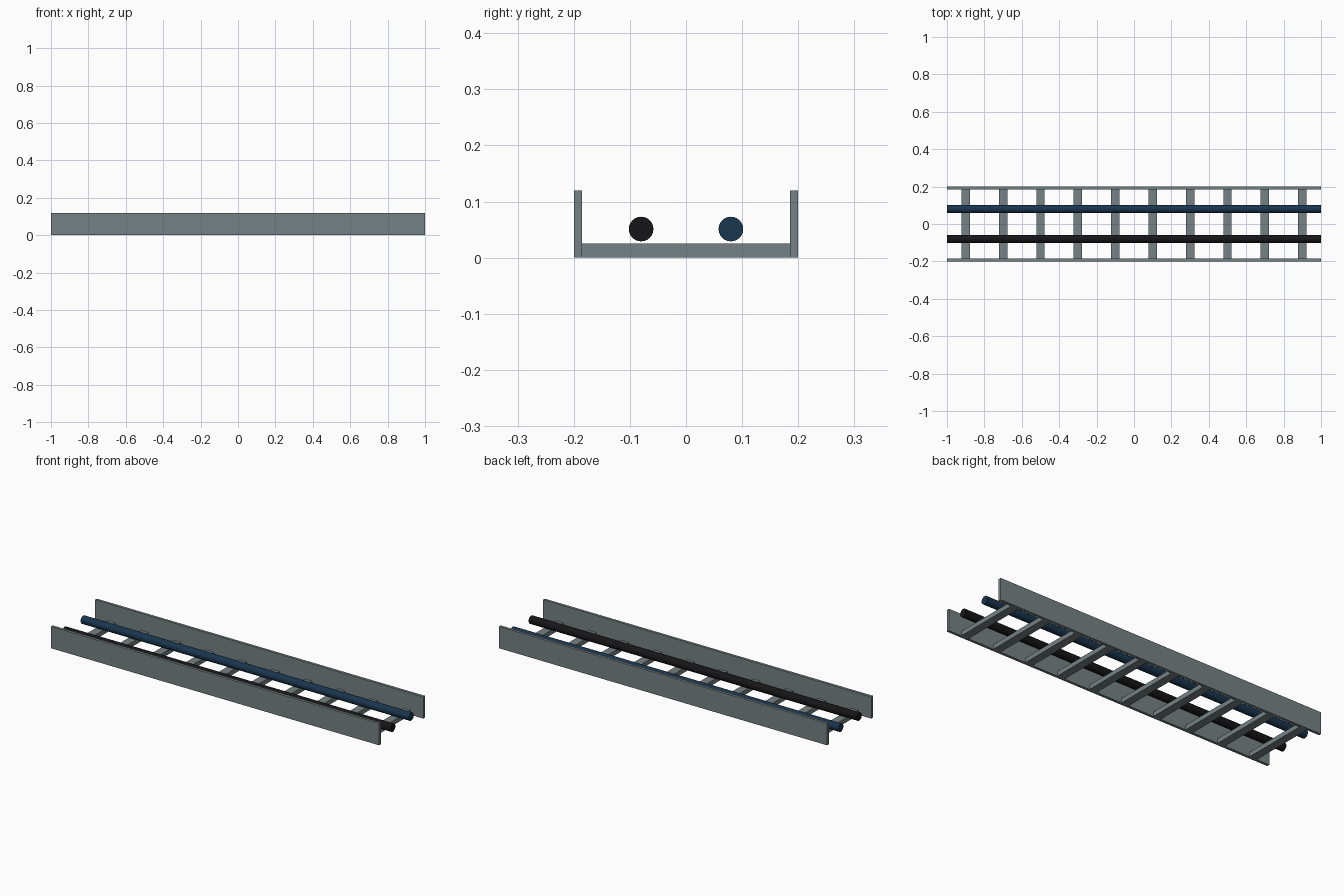
import bpy
import math

if "Cube" in bpy.data.objects:
    bpy.data.objects.remove(bpy.data.objects["Cube"])

LENGTH, WIDTH, HEIGHT = 2.0, 0.40, 0.12
RAIL_T = 0.015


def material(name, rgb):
    m = bpy.data.materials.new(name)
    m.diffuse_color = (*rgb, 1)
    m.use_nodes = True
    m.node_tree.nodes["Principled BSDF"].inputs["Base Color"].default_value = m.diffuse_color
    return m


def box(name, size, loc, mat):
    bpy.ops.mesh.primitive_cube_add(size=1, location=loc)
    o = bpy.context.object
    o.name = name
    o.scale = size
    bpy.ops.object.transform_apply(location=False, rotation=False, scale=True)
    o.data.materials.append(mat)
    return o


def cable(name, y, mat):
    bpy.ops.mesh.primitive_cylinder_add(vertices=24, radius=0.022, depth=LENGTH,
                                        location=(0, y, 0.051),
                                        rotation=(0, math.pi / 2, 0))
    o = bpy.context.object
    o.name = name
    o.data.materials.append(mat)
    bpy.ops.object.shade_smooth_by_angle(angle=math.radians(30))


steel = material("galvanised_steel", (0.18, 0.22, 0.23))
black = material("black_sheath", (0.008, 0.008, 0.009))
blue = material("blue_sheath", (0.01, 0.035, 0.075))

# Side rails
for name, s in (("front_rail", -1), ("back_rail", 1)):
    box(name, (LENGTH, RAIL_T, HEIGHT),
        (0, s * (WIDTH - RAIL_T) / 2, HEIGHT / 2), steel)

# Rungs between the rails
for i in range(10):
    box(f"rung_{i + 1}", (0.045, WIDTH - 2 * RAIL_T, 0.025),
        (-0.9 + 0.2 * i, 0, 0.0125), steel)

# Cables lying along the tray
cable("black_cable", -0.08, black)
cable("blue_cable", 0.08, blue)
